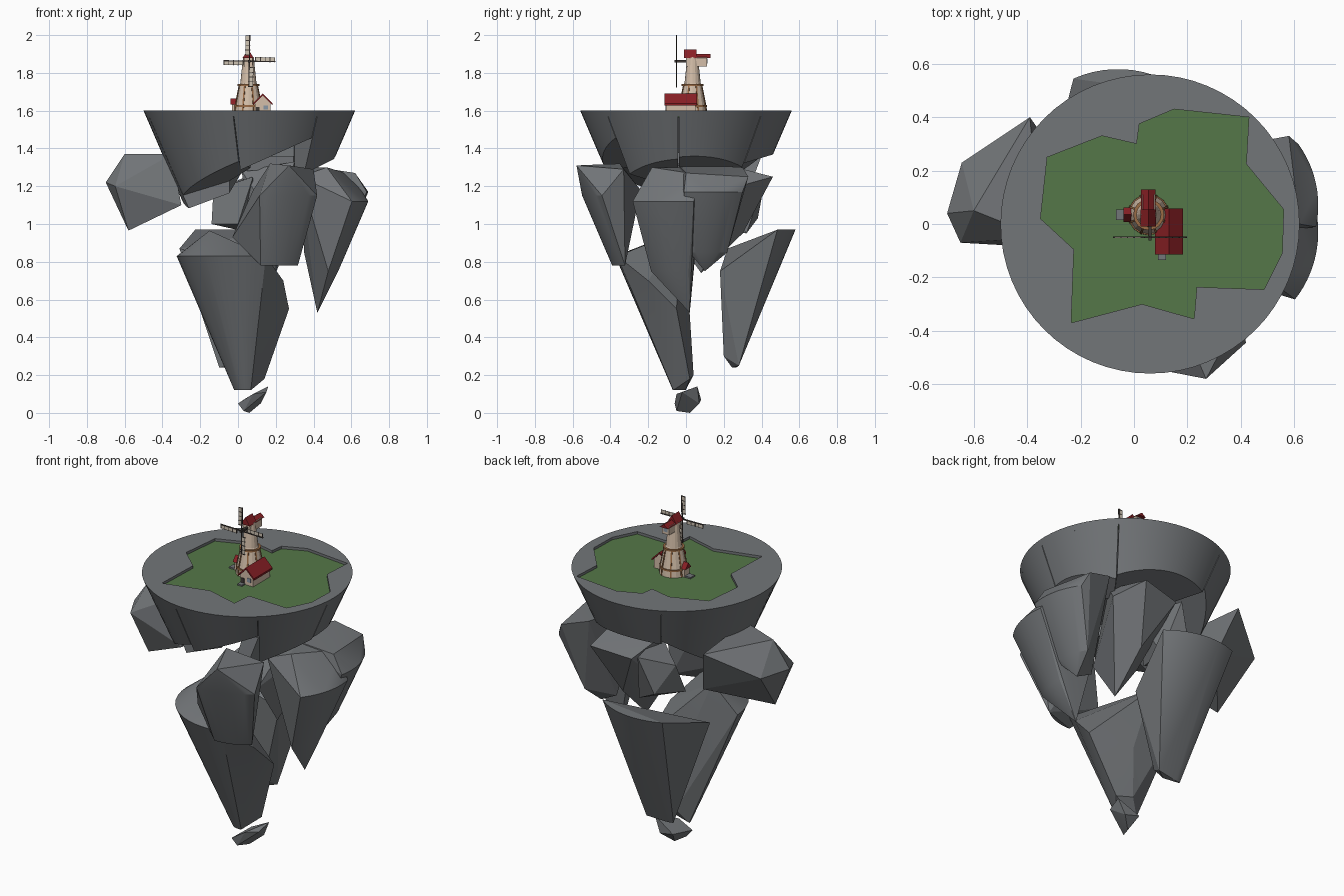
import bpy, bmesh
from math import pi, sin, cos, radians, hypot
from mathutils import Vector, Matrix

if "Cube" in bpy.data.objects:
    bpy.data.objects.remove(bpy.data.objects["Cube"])


def material(name, rgb):
    m = bpy.data.materials.new(name)
    m.diffuse_color = (*rgb, 1)
    m.use_nodes = True
    m.node_tree.nodes["Principled BSDF"].inputs["Base Color"].default_value = m.diffuse_color
    return m


ROCK = material("rock grey", (0.17, 0.18, 0.19))
GRASS = material("grass green", (0.09, 0.185, 0.065))
WALL = material("plaster cream", (0.66, 0.52, 0.40))
RED = material("roof red", (0.25, 0.014, 0.018))
TIMBER = material("timber brown", (0.33, 0.15, 0.06))
CLOTH = material("sail cloth", (0.62, 0.55, 0.45))
DARK = material("dark wood", (0.05, 0.04, 0.035))
GLASS = material("window blue", (0.25, 0.31, 0.38))

CX, R, TOP, SLOPE = 0.06, 0.56, 1.6, 0.43   # the island is a broken cone of this slope


def finish(name, bm, mat, matrix=None):
    bmesh.ops.recalc_face_normals(bm, faces=bm.faces)
    if matrix:
        bm.transform(matrix)
    me = bpy.data.meshes.new(name)
    bm.to_mesh(me)
    bm.free()
    me.materials.append(mat)
    ob = bpy.data.objects.new(name, me)
    bpy.context.collection.objects.link(ob)
    return ob


def hull(name, pts, mat=ROCK, matrix=None):
    bm = bmesh.new()
    for p in pts:
        bm.verts.new(p)
    bmesh.ops.convex_hull(bm, input=bm.verts)
    bmesh.ops.delete(bm, geom=[v for v in bm.verts if not v.link_faces], context='VERTS')
    bmesh.ops.dissolve_limit(bm, angle_limit=0.02, verts=bm.verts, edges=bm.edges)
    return finish(name, bm, mat, matrix)


def box(name, x0, x1, y0, y1, z0, z1, mat, matrix=None):
    return hull(name, [(x, y, z) for x in (x0, x1) for y in (y0, y1) for z in (z0, z1)], mat, matrix)


def arc(cx, cy, r, z, a0, a1, n=12):
    angles = [radians(a0 + (a1 - a0) * i / n) for i in range(n + 1)]
    return [(cx + r * cos(a), cy + r * sin(a), z) for a in angles]


def wedge(name, cx, cy, r, z1, z0, a0, a1, *corners):
    """Rock with a slice of the cone as its outer side, closed by a few inner corners."""
    low = arc(cx, cy, r - SLOPE * (z1 - z0), z0, a0, a1)
    return hull(name, arc(cx, cy, r, z1, a0, a1) + low + list(corners))


def gable(name, x0, x1, y0, y1, z0, z1, mat):
    tri = ((x0, z0), (x1, z0), ((x0 + x1) / 2, z1))
    return hull(name, [(x, y, z) for y in (y0, y1) for x, z in tri], mat)


def lathe(name, rings, cx, cy, mat, n=16):
    bm = bmesh.new()
    loops = [[bm.verts.new(p) for p in arc(cx, cy, r, z, 0, 360 - 360 / n, n - 1)] for r, z in rings]
    for a, b in zip(loops, loops[1:]):
        for i in range(n):
            bm.faces.new((a[i], a[(i + 1) % n], b[(i + 1) % n], b[i]))
    bm.faces.new(loops[0])
    bm.faces.new(loops[-1])
    return finish(name, bm, mat)


def extruded_verts(bm):
    ext = bmesh.ops.extrude_face_region(bm, geom=bm.faces[:])
    return [g for g in ext["geom"] if isinstance(g, bmesh.types.BMVert)]


# Grass outline, shared by the lawn and the stone rim around it
lawn = [(-.35, .02), (-.325, .25), (-.12, .33), (.01, .30), (.02, .375), (.15, .43), (.43, .40), (.42, .225),
        (.56, .055), (.555, -.11), (.487, -.245), (.235, -.236), (.225, -.355), (.03, -.30), (-.235, -.37),
        (-.225, -.095)]
bm = bmesh.new()
bm.faces.new([bm.verts.new((x, y, 1.565)) for x, y in lawn])
for v in extruded_verts(bm):
    v.co.z += 0.02
finish("lawn", bm, GRASS)

# Stone rim
bm = bmesh.new()
for loop in (arc(CX, 0, R, TOP, 0, 354.375, 63), [(x, y, TOP) for x, y in lawn]):
    vs = [bm.verts.new(p) for p in loop]
    for a, b in zip(vs, vs[1:] + vs[:1]):
        bm.edges.new((a, b))
bmesh.ops.triangle_fill(bm, use_beauty=True, use_dissolve=False, edges=bm.edges[:], normal=(0, 0, 1))
for v in extruded_verts(bm):
    v.co.z = 1.57
    if hypot(v.co.x - CX, v.co.y) > 0.558:
        v.co.x = CX + (v.co.x - CX) * 0.977
        v.co.y *= 0.977
rocks = [finish("stone_rim", bm, ROCK)]

# Cracked slab: a cone split into cells around seeds; each underside is z = a + bx*x + by*y
cells = {(-.19, .12): (1.22, .33, .48), (-.15, -.32): (1.22, .33, -.25), (.2, -.42): (1.28, .45, 0),
         (.2, -.02): (1.38, 0, .1), (.17, .38): (1.23, 0, .3), (.52, -.22): (1.09, .5, 0),
         (.52, .14): (1.1, .5, .05)}
for i, (seed, (a, bx, by)) in enumerate(cells.items()):
    bm = bmesh.new()
    bmesh.ops.create_cone(bm, cap_ends=True, segments=64, depth=0.6, radius1=R - 0.63 * SLOPE,
                          radius2=R - 0.03 * SLOPE, matrix=Matrix.Translation((CX, 0, 1.27)))
    planes = [(Vector((0, 0, a)), Vector((bx, by, -1)))]
    for other in cells:
        if other != seed:
            d = Vector((*other, 0)) - Vector((*seed, 0))
            planes.append((Vector((*seed, 0)) + d / 2 - d.normalized() * 0.002, d))
    for co, no in planes:
        bmesh.ops.bisect_plane(bm, geom=bm.verts[:] + bm.edges[:] + bm.faces[:],
                               plane_co=co, plane_no=no, clear_outer=True)
        bmesh.ops.holes_fill(bm, edges=[e for e in bm.edges if e.is_boundary])
    rocks.append(finish(f"slab_chunk_{i + 1}", bm, ROCK))

# Large loose rocks that keep part of the cone surface
rocks.append(wedge("lower_rock", .05, 0, .375, .83, .12, 182, 285, (.14, .02, .18), (.27, -.05, .55),
                   (.24, -.2, .7), (-.15, -.03, .965), (.04, .04, .2), (.02, .02, .52)))
rocks.append(wedge("back_lower_rock", -.06, .17, .41, .97, .24, 50, 114, (-.31, .22, .87), (.14, .18, .75),
                   (.03, .2, .3), (.06, .28, .25)))
rocks.append(wedge("front_rock", .13, -.1, .45, 1.15, .78, -92, -50, (.17, -.35, 1.32), (.4, -.33, 1.29),
                   (.27, -.58, 1.31), (-.03, -.33, .93), (.08, -.24, 1.18)))
rocks.append(wedge("right_rock", .28, -.03, .41, 1.12, .75, -38, 10, (.42, .02, .53), (.47, -.18, 1.30),
                   (.6, .08, 1.26), (.33, -.2, 1.25), (.35, .05, .85), (.35, .08, 1.3)))
rocks.append(wedge("back_right_rock", .30, .07, .39, 1.17, .85, -12, 36, (.48, .1, .75), (.58, .33, 1.25),
                   (.42, .3, 1.3), (.3, -.05, 1.32), (.62, 0, 1.27), (.38, .1, .8)))

# Angular loose rocks
rocks.append(hull("left_rock", [(-.39, .40, 1.36), (-.60, .05, 1.37), (-.645, .23, 1.22), (-.70, .04, 1.22),
                                (-.65, -.07, 1.2), (-.58, 0, .965), (-.3, -.09, 1.1), (-.32, .3, 1.1),
                                (-.35, -.05, 1.37)]))
rocks.append(hull("core_rock", [(.2, .08, .74), (.38, .28, 1.2), (.30, .46, 1.25), (.06, .42, 1.22),
                                (.02, .2, 1.28), (.3, .15, 1.33), (.06, .1, .95), (.2, -.1, 1),
                                (.2, .3, .95)]))
rocks.append(hull("back_rock", [(-.14, .2, 1), (-.13, .28, 1.18), (.02, .42, 1.24), (.08, .12, 1.25),
                                (0, .08, 1), (.08, .32, .95), (-.06, .38, 1.03)]))
rocks.append(hull("tip_rock", [(.16, .06, .14), (.15, -.02, .11), (.03, .08, .07), (0, -.06, .05),
                               (.03, -.05, .01), (.06, .02, 0), (.08, -.05, .1), (.12, .07, .05)]))

# Windmill tower: wide plaster base, timber rings and ribs, narrow top
MX, MY, Z0 = 0.055, 0.035, 1.58
lathe("tower", [(.078, Z0), (.074, 1.62), (.052, 1.73), (.043, 1.745), (.028, 1.885)], MX, MY, WALL)
for name, r, z in (("lower_ring", .077, 1.62), ("gallery_ring", .058, 1.73)):
    lathe(name, [(r, z), (r, z + .01)], MX, MY, TIMBER)
for i in range(8):
    M = Matrix.Translation((MX, MY, 0)) @ Matrix.Rotation((i + .5) * pi / 4, 4, 'Z')
    hull(f"timber_rib_{i + 1}", [(r + d, y, z) for r, z in ((.075, Z0), (.073, 1.62), (.05, 1.73))
                                 for d in (-.006, .004) for y in (-.004, .004)], TIMBER, M)

# Cap with gabled red roofs
box("cap_wall", .032, .078, 0, .11, 1.835, 1.885, WALL)
gable("cap_roof", .025, .083, -.01, .055, 1.88, 1.925, RED)
gable("rear_cap_roof", .027, .081, .05, .13, 1.88, 1.90, RED)
box("cap_window", .042, .068, .11, .113, 1.85, 1.875, GLASS)

# Sails and axle
HUB = Matrix.Translation((.06, -.05, 1.862))
box("axle", -.006, .006, -.012, .06, -.006, .006, DARK, HUB)
for i in range(4):
    M = HUB @ Matrix.Rotation(radians(1 + 90 * i), 4, 'Y')
    box(f"sail_spar_{i + 1}", -.003, .003, -.003, .003, 0, .138, DARK, M)
    box(f"sail_cloth_{i + 1}", -.022, .003, -.001, .001, .03, .136, CLOTH, M)
    for k in range(5):
        z = .032 + k * .025
        box(f"sail_batten_{i + 1}_{k + 1}", -.023, .004, -.002, .002, z, z + .004, DARK, M)

# Side house with red roof
box("house_walls", .09, .172, -.105, .05, Z0, 1.638, WALL)
gable("house_gable", .09, .172, -.105, .05, 1.638, 1.68, WALL)
for side, s in (("left", -1), ("right", 1)):
    hull(f"house_roof_{side}", [(.131 + s * x, y, z + t) for y in (-.115, .058) for t in (0, .011)
                                for x, z in ((0, 1.68), (.052, 1.628))], RED)
box("house_door", .095, .115, -.108, -.104, Z0, 1.62, DARK)
box("house_window", .135, .158, -.108, -.104, 1.605, 1.628, GLASS)
box("house_step", .09, .12, -.135, -.105, Z0, 1.593, ROCK)

# Small porch on the left
box("porch_walls", -.032, 0, .012, .058, Z0, 1.635, WALL)
hull("porch_roof", [(x, y, z) for x in (-.04, 0) for y, z in ((.008, 1.632), (.062, 1.632), (.035, 1.665))], RED)
box("porch_step", -.068, -.032, .015, .055, Z0, 1.593, ROCK)

# Soft shading across the curved rock sides only
for ob in rocks:
    ob.select_set(True)
bpy.context.view_layer.objects.active = rocks[0]
bpy.ops.object.shade_smooth_by_angle(angle=radians(14))
